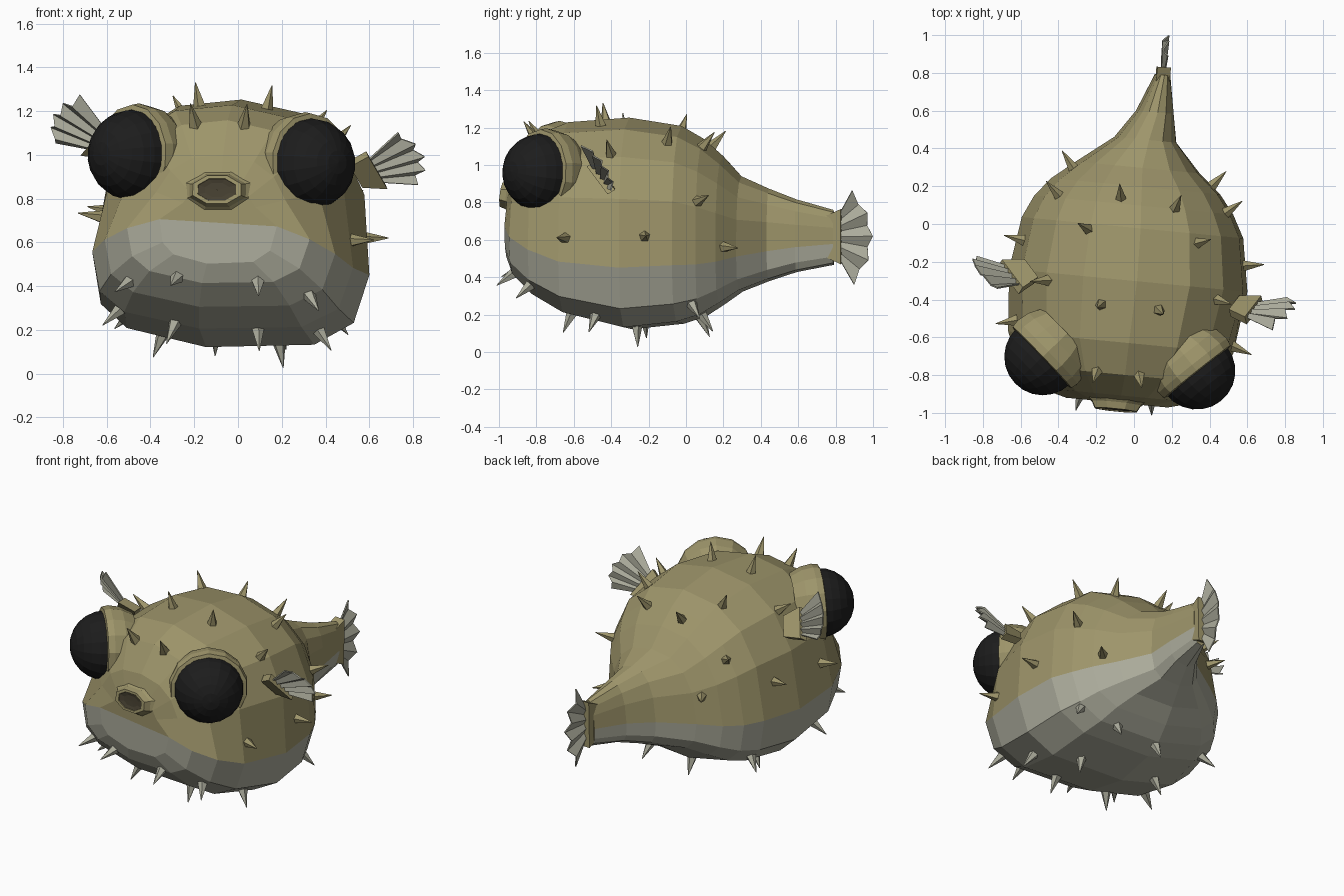
import bpy, bmesh
from math import sin, cos, pi, radians
from mathutils import Vector, Matrix
from mathutils.bvhtree import BVHTree

if "Cube" in bpy.data.objects:
    bpy.data.objects.remove(bpy.data.objects["Cube"])


def mat(name, r, g, b):
    m = bpy.data.materials.new(name)
    m.diffuse_color = (r, g, b, 1)
    m.use_nodes = True
    m.node_tree.nodes["Principled BSDF"].inputs["Base Color"].default_value = m.diffuse_color
    return m


OLIVE = mat("olive_skin", .34, .30, .145)
PALE = mat("pale_skin", .41, .41, .33)
BLACK = mat("eye_black", .012, .012, .012)
DARK = mat("mouth_dark", .06, .05, .03)


def finish(name, bm, *mats):
    bmesh.ops.recalc_face_normals(bm, faces=bm.faces)
    me = bpy.data.meshes.new(name)
    bm.to_mesh(me)
    bm.free()
    for m in mats:
        me.materials.append(m)
    ob = bpy.data.objects.new(name, me)
    bpy.context.collection.objects.link(ob)
    return ob


def bridge(bm, rings, pale=lambda i: False):
    n = len(rings[0])
    for a, b in zip(rings, rings[1:]):
        for i in range(n):
            j = (i + 1) % n
            bm.faces.new((a[i], a[j], b[j], b[i])).material_index = int(pale(i))


def aim(pos, direction):
    return Matrix.Translation(pos) @ Vector(direction).to_track_quat('Z', 'Y').to_matrix().to_4x4()


def lathe(name, profile, n, m, material):
    bm = bmesh.new()
    rings = [[bm.verts.new(m @ Vector((r * cos(2 * pi * (i + .5) / n), r * sin(2 * pi * (i + .5) / n), h)))
              for i in range(n)] for r, h in profile]
    bridge(bm, rings)
    return finish(name, bm, material)


# Body: lofted sections (y, centre x, upper half width, lower half width, bottom z, seam z, top z)
sections = [(-.95, 0, .18, .27, .50, .69, .86), (-.91, 0, .32, .42, .41, .64, 1.0),
            (-.80, 0, .47, .53, .30, .58, 1.16), (-.63, 0, .58, .60, .20, .52, 1.23),
            (-.30, .01, .635, .635, .115, .49, 1.255), (-.02, .005, .59, .59, .145, .50, 1.21),
            (.10, 0, .53, .53, .185, .50, 1.14), (.20, 0, .45, .45, .25, .51, 1.05), (.30, 0, .33, .33, .32, .53, .94),
            (.45, .025, .165, .165, .38, .55, .875), (.60, .06, .10, .10, .43, .57, .82),
            (.80, .08, .04, .04, .47, .585, .765)]
turn = (Matrix.Translation((0, 0, .68)) @ Matrix.Rotation(radians(-5.5), 4, 'Z')
        @ Matrix.Rotation(radians(3.5), 4, 'Y') @ Matrix.Translation((0, 0, -.68)))
angles = [0, 24, 46, 68, 90, 112, 134, 156, 180, 206, 230, 266, 302, 331]


def sgn_pow(v, e):
    return (1 if v >= 0 else -1) * abs(v) ** e


bm = bmesh.new()
rings = []
for y, cx, wu, wl, zb, zs, zt in sections:
    ring = []
    for deg in angles:
        a = radians(deg)
        up = deg <= 180
        e = .82 if up else .72
        s = sgn_pow(sin(a), e) if deg != 180 else 0
        w = wu if 0 < deg < 180 else wl
        z = zs + s * (zt - zs if up else zs - zb)
        ring.append(bm.verts.new(turn @ Vector((cx + w * sgn_pow(cos(a), e), y, z))))
    rings.append(ring)
bridge(bm, rings, lambda i: i >= 8)
bm.faces.new(rings[0][:9])
bm.faces.new(rings[0][8:] + rings[0][:1]).material_index = 1
bm.faces.new(rings[-1])
body = finish("body", bm, OLIVE, PALE)
bm = bmesh.new()
bm.from_mesh(body.data)
surface = BVHTree.FromBMesh(bm)
bm.free()

# Eyes and their socket collars
for side, pos, d in (("left", (-.48, -.70, 1.0), (-.72, -.69, .03)),
                     ("right", (.33, -.775, .96), (.62, -.78, .03))):
    m = aim(pos, d)
    bm = bmesh.new()
    bmesh.ops.create_uvsphere(bm, u_segments=18, v_segments=12, radius=.208, matrix=m)
    finish(side + "_eye", bm, BLACK)
    lathe(side + "_eye_socket", [(.19, -.17), (.225, -.10), (.237, -.03), (.23, .01), (.207, .015), (.19, -.06)],
          14, m, OLIVE)

# Mouth: flattened lip ring with a dark hollow
m = aim((-.095, -.97, .84), (-.1, -1, .12)) @ Matrix.Diagonal((1, .58, 1, 1))
lathe("lips", [(.25, -.10), (.14, -.02), (.12, .015), (.095, .015), (.085, -.02)], 8, m, OLIVE)
lathe("mouth_hollow", [(.097, .01), (.06, .004), (.002, .003)], 8, m, DARK)


# Fins: pleated fan with scalloped rim, plus a fleshy base block
def fin(name, root, tips, back, thick, lobes):
    lo, hi = map(Vector, root)
    t0, t1, t2 = map(Vector, tips)
    back = Vector(back)
    nrm = (hi - lo).cross(t1 - lo).normalized()
    bm = bmesh.new()
    rows = []
    for i in range(2 * lobes + 1):
        t = i / (2 * lobes)
        ctrl = 2 * t1 - (t0 + t2) / 2
        r = lo.lerp(hi, .1 + .8 * t)
        p = t0 * (1 - t) ** 2 + ctrl * 2 * t * (1 - t) + t2 * t * t
        if i % 2:
            p = p.lerp(r, .15)
        off = nrm * (.014 if i % 2 else -.014)
        rows.append((bm.verts.new(r + off * .5 + back * .2), bm.verts.new(p + off)))
    for a, b in zip(rows, rows[1:]):
        bm.faces.new((a[0], a[1], b[1], b[0]))
    ob = finish(name, bm, PALE)
    sol = ob.modifiers.new("thickness", 'SOLIDIFY')
    sol.thickness = .008
    sol.offset = 0
    bm = bmesh.new()
    for p, grow in ((lo, -.02), (hi, .02)):
        q = p + (hi - lo).normalized() * grow
        for s in (-thick, thick):
            bm.verts.new(q + nrm * s)
            bm.verts.new(p.lerp((lo + hi) / 2, .2) + back + nrm * s)
    bmesh.ops.convex_hull(bm, input=bm.verts)
    bmesh.ops.dissolve_limit(bm, angle_limit=.05, verts=bm.verts, edges=bm.edges)
    finish(name + "_base", bm, OLIVE)


fin("right_fin", ((.67, -.41, .87), (.60, -.50, .99)),
    ((.82, -.39, .87), (.85, -.44, 1.0), (.73, -.55, 1.11)), (-.10, .02, -.02), .024, 4)
fin("left_fin", ((-.70, -.22, 1.02), (-.61, -.34, 1.12)),
    ((-.84, -.18, 1.05), (-.85, -.23, 1.18), (-.73, -.35, 1.27)), (.10, .03, -.04), .024, 4)
fin("tail_fin", ((.155, .83, .49), (.16, .83, .745)),
    ((.16, .90, .36), (.17, 1.0, .62), (.165, .89, .865)), (-.01, -.10, 0), .036, 4)


# Spikes: five-sided cones standing on the body surface
def spikes(name, points, material):
    bm = bmesh.new()
    for p in points:
        p = Vector(p)
        loc, nrm, _, _ = surface.find_nearest(p)
        d = nrm + .7 * (loc - Vector((0, -.25, .65))).normalized()
        d.normalize()
        bmesh.ops.create_cone(bm, cap_ends=True, segments=5, radius1=.034, radius2=.002, depth=.125,
                              matrix=aim(loc + d * .047, d))
    finish(name, bm, material)


spikes("back_spikes", [
    (-.26, -.02, 1.2), (-.07, .14, 1.1), (.22, .09, 1.1), (.34, -.1, 1.12), (-.18, -.43, 1.27), (.14, -.46, 1.25),
    (-.20, -.79, 1.16), (.03, -.81, 1.15), (-.51, -.30, 1.13), (.47, -.41, 1.09), (-.43, .19, .95),
    (-.31, .28, .72), (-.61, -.08, .75), (-.64, -.51, .72), (.50, .07, .81), (.60, -.22, .62),
    (.40, .19, .56), (.53, -.65, .61)], OLIVE)
spikes("belly_spikes", [
    (-.53, -.82, .39), (-.29, -.93, .41), (.09, -.94, .40), (.33, -.84, .35), (-.56, -.55, .27), (-.30, -.62, .19),
    (.09, -.62, .17), (.38, -.49, .18), (.19, -.26, .10), (-.35, -.22, .16), (-.10, .08, .18), (.20, .09, .19),
    (.44, .03, .26), (-.48, .02, .29)], PALE)
